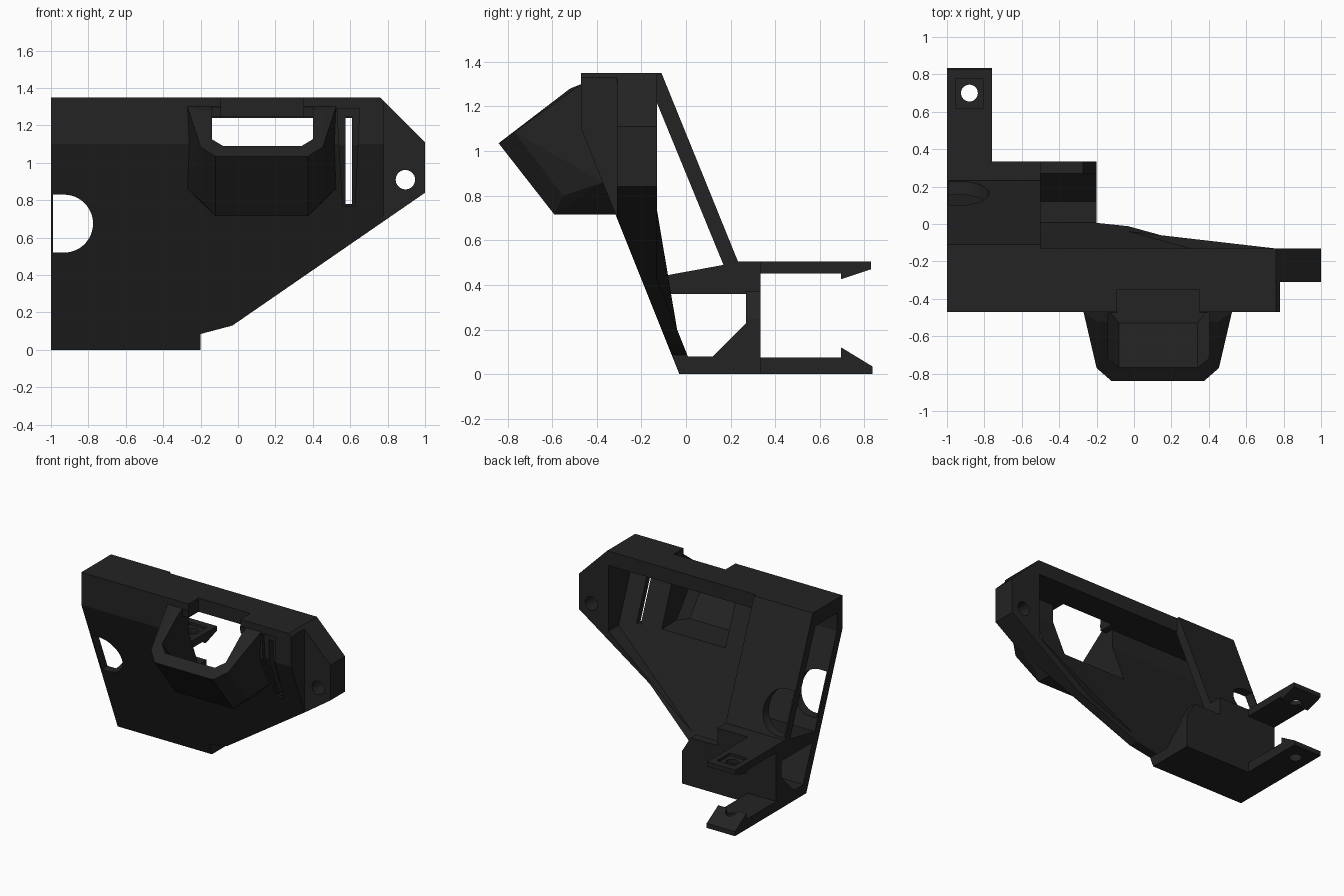
import bpy, bmesh, math
from mathutils import Vector

if "Cube" in bpy.data.objects:
    bpy.data.objects.remove(bpy.data.objects["Cube"])

black = bpy.data.materials.new("black_plastic")
black.diffuse_color = (0.017, 0.017, 0.017, 1)
black.use_nodes = True
black.node_tree.nodes["Principled BSDF"].inputs["Base Color"].default_value = black.diffuse_color


def finish(name, bm):
    bmesh.ops.recalc_face_normals(bm, faces=bm.faces)
    me = bpy.data.meshes.new(name)
    bm.to_mesh(me)
    bm.free()
    me.materials.append(black)
    ob = bpy.data.objects.new(name, me)
    bpy.context.collection.objects.link(ob)
    return ob


def prism(name, pts, lo, hi, axis, chamfer=None, size=0.07):
    """Extrude a (y,z) profile along x or an (x,z) profile along y.
    chamfer: two profile indices whose side edges are bevelled."""
    bm = bmesh.new()
    rings = []
    for t in (lo, hi):
        rings.append([bm.verts.new((t, a, b) if axis == 'x' else (a, t, b)) for a, b in pts])
    n = len(pts)
    for r in rings:
        bm.faces.new(r)
    for i in range(n):
        j = (i + 1) % n
        bm.faces.new((rings[0][i], rings[0][j], rings[1][j], rings[1][i]))
    if chamfer:
        edges = [bm.edges.get((r[chamfer[0]], r[chamfer[1]])) for r in rings]
        bmesh.ops.recalc_face_normals(bm, faces=bm.faces)
        bmesh.ops.bevel(bm, geom=edges, offset=size, segments=1, affect='EDGES')
    return finish(name, bm)


def box(name, x0, x1, y0, y1, z0, z1):
    return prism(name, [(y0, z0), (y1, z0), (y1, z1), (y0, z1)], x0, x1, 'x')


def hull(name, pts):
    bm = bmesh.new()
    for p in pts:
        bm.verts.new(p)
    res = bmesh.ops.convex_hull(bm, input=bm.verts)
    junk = {v for v in res["geom_interior"] if isinstance(v, bmesh.types.BMVert)}
    bmesh.ops.delete(bm, geom=list(junk), context='VERTS')
    bmesh.ops.dissolve_limit(bm, angle_limit=0.01, verts=bm.verts, edges=bm.edges)
    return finish(name, bm)


def circle(cx, cy, r, n=32, a0=0.0, a1=2 * math.pi):
    return [(cx + r * math.cos(a0 + (a1 - a0) * i / n), cy + r * math.sin(a0 + (a1 - a0) * i / n))
            for i in range(n)]


def cut(ob, tool, op='DIFFERENCE', keep=False):
    m = ob.modifiers.new("cut", 'BOOLEAN')
    m.operation, m.solver, m.object = op, 'EXACT', tool
    bpy.context.view_layer.update()
    dg = bpy.context.evaluated_depsgraph_get()
    me = bpy.data.meshes.new_from_object(ob.evaluated_get(dg))
    ob.modifiers.clear()
    ob.data = me
    if not keep:
        bpy.data.objects.remove(tool)


# Main shell: leaning section trimmed to the front outline
shell = prism("main_shell", [(-0.47, 1.35), (-0.47, 1.1), (-0.03, 0), (0.04, 0),
                             (-0.13, 0.425), (-0.13, 1.35)], -1, 1, 'x')
cut(shell, prism("outline", [(-1.1, -0.1), (-0.2, -0.1), (-0.2, 0.085), (-0.03, 0.13), (1, 0.84),
                             (1, 1.11), (0.76, 1.35), (0.7, 1.41), (-1.1, 1.41)], -1, 1, 'y'), 'INTERSECT')
cut(shell, box("tab_step", 0.78, 1.1, -0.7, -0.31, 0, 1.5))

# Scoop socket on the front
mid = 0.127
half = [(-0.2, -0.52, 1.28), (-0.2, -0.77, 1.085), (-0.12, -0.84, 1.035), (-0.12, -0.59, 0.715),
        (-0.2, -0.55, 0.80), (-0.27, -0.47, 1.3), (-0.27, -0.37, 0.86), (-0.12, -0.30, 0.715),
        (-0.27, -0.42, 1.3)]
cut(shell, hull("scoop", half + [(2 * mid - x, y, z) for x, y, z in half]), 'UNION')

# Rear cavity, bounded by the inner panel face and the rims
cavity = prism("cavity", [(0.5, 1.24), (-0.40, 1.24), (-0.40, 1.1), (0.04, 0), (0.5, 0)], -1.2, 0.8, 'x')
cut(cavity, prism("cavity_outline", [(-1.1, 0.08), (-0.2, 0.09), (-0.03, 0.2), (0.75, 0.735),
                                     (0.75, 1.3), (-1.1, 1.3)], -1, 1, 'y'), 'INTERSECT')
cut(shell, cavity)

# Scoop interior and the notch above it
cut(shell, prism("scoop_inside", [(-0.53, 0.79), (-0.25, 0.79), (-0.25, 1.245), (-0.47, 1.245),
                                  (-0.5, 1.5), (-0.87, 1.218)], -0.14, 0.40, 'x', (0, 5), 0.06))
cut(shell, box("top_notch", -0.09, 0.35, -0.6, -0.35, 1.2, 1.5))

# Slot with tapered recess, and round screw hole in the tab
recess = prism("recess", [(-0.7, 0.7), (-0.29, 0.7), (-0.445, 1.095), (-0.445, 1.5), (-0.7, 1.5)], 0.4, 0.8, 'x')
cut(recess, prism("recess_outline", [(0.53, 1.29), (0.65, 1.29), (0.625, 0.77), (0.56, 0.77)], -1, 0, 'y'),
    'INTERSECT')
cut(shell, recess)
cut(shell, box("slot", 0.575, 0.61, -0.7, -0.2, 0.78, 1.245))
cut(shell, prism("screw_hole", circle(0.895, 0.91, 0.052), -0.6, 0.1, 'y'))

# Sloping rear brace
brace = prism("rear_brace", [(-0.14, 1.35), (-0.11, 1.35), (0.235, 0.5), (0.17, 0.485), (-0.14, 1.24)],
              -1, -0.5, 'x')

# Rounded side opening through panel and brace
arch = [(-0.99, 0.52)] + circle(-0.93, 0.675, 0.155, 24, -math.pi / 2, math.pi / 2) + [(-0.93, 0.83), (-0.99, 0.83)]
for part in (shell, brace):
    cut(part, prism("side_opening", arch, -0.7, 0.6, 'y'))

# Closed half of the mounting box
mount = prism("mount_box", [(-0.025, 0), (0.335, 0), (0.335, 0.505), (0.235, 0.505), (0.17, 0.49),
                            (-0.13, 0.435), (-0.17, 0.36)], -1, -0.5, 'x')
cut(mount, prism("box_hole", [(-0.105, 0.36), (0.27, 0.36), (0.27, 0.23), (0.12, 0.08), (0.008, 0.08)],
                 -1.1, -0.4, 'x'))

# Open half of the mounting box, with a chamfered outer corner
tray = prism("mount_tray", [(-0.025, 0), (0.335, 0), (0.335, 0.37), (0.27, 0.37), (0.27, 0.23),
                            (0.12, 0.08), (-0.05, 0.08)], -0.5, -0.2, 'x')
cut(tray, prism("tray_corner", [(-0.28, 0.38), (-0.19, 0.23), (-0.1, 0.23), (-0.1, 0.5), (-0.28, 0.5)],
                0.1, 0.5, 'y'))

# Two barbed clip arms with round holes
upper = prism("upper_clip", [(0.32, 0.45), (0.695, 0.45), (0.695, 0.425), (0.83, 0.47), (0.83, 0.505),
                             (0.32, 0.505)], -1, -0.76, 'x')
cut(upper, box("clip_recess", -0.955, -0.805, 0.62, 0.775, 0.485, 0.6))
lower = prism("lower_clip", [(0.32, 0), (0.835, 0), (0.835, 0.035), (0.695, 0.12), (0.695, 0.075),
                             (0.32, 0.075)], -1, -0.76, 'x')
for arm in (upper, lower):
    bm = bmesh.new()
    bmesh.ops.create_cone(bm, cap_ends=True, segments=32, radius1=0.045, radius2=0.045, depth=2)
    bmesh.ops.translate(bm, verts=bm.verts, vec=Vector((-0.88, 0.70, 0.3)))
    cut(arm, finish("clip_hole", bm))
